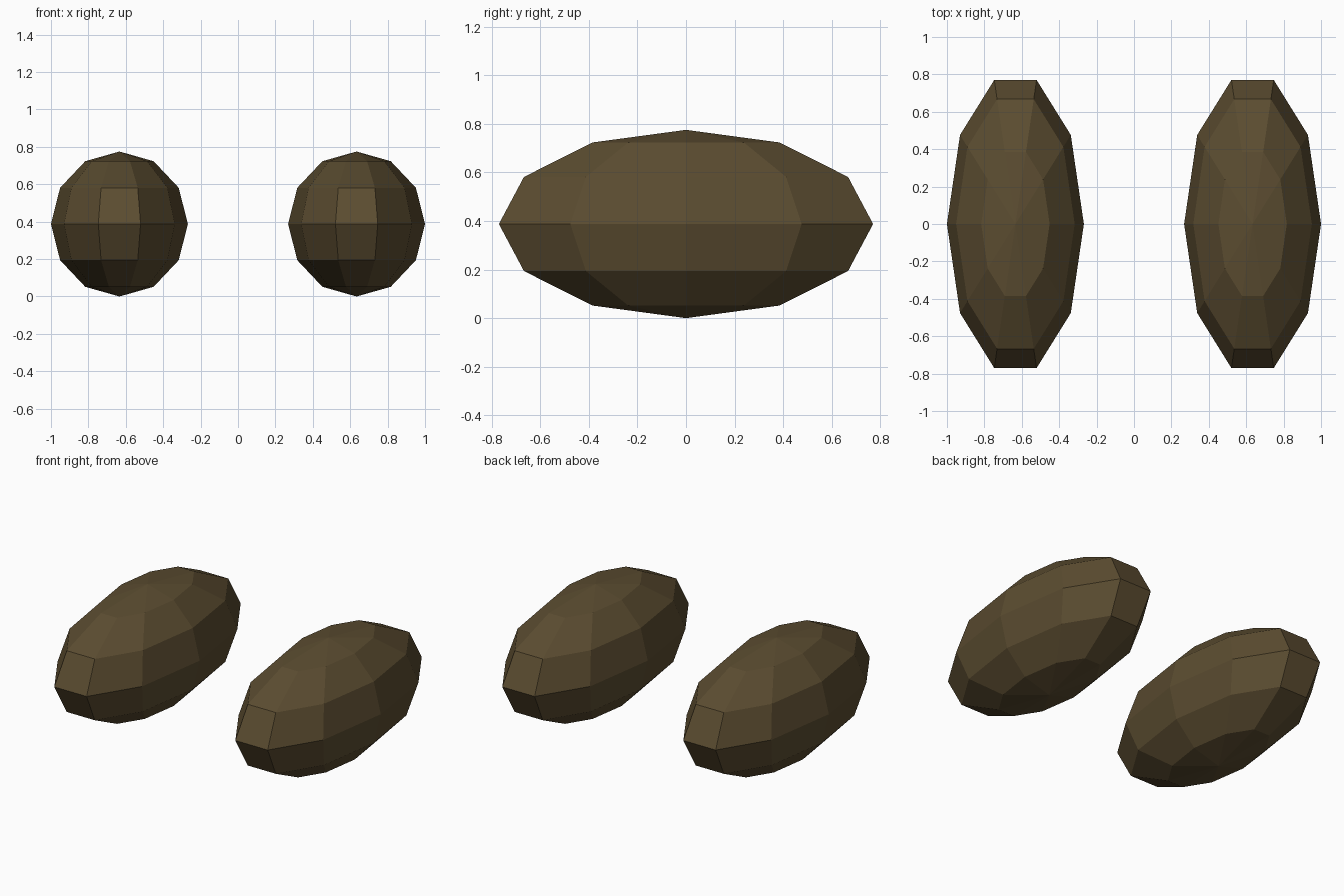
import bpy
import bmesh
import math

if "Cube" in bpy.data.objects:
    bpy.data.objects.remove(bpy.data.objects["Cube"])

# dull dark brown shared by both pods
brown = bpy.data.materials.new("dark_brown")
brown.diffuse_color = (0.105, 0.073, 0.030, 1.0)
brown.use_nodes = True
brown.node_tree.nodes["Principled BSDF"].inputs["Base Color"].default_value = brown.diffuse_color

SEGMENTS, RINGS = 10, 6
RADII = (0.366, 0.81, 0.3875)


def faceted_pod(name, x):
    """Stretched low-poly ball with a vertex column on its +x and -x sides."""
    bm = bmesh.new()
    rx, ry, rz = RADII
    # half-circle profile from pole to pole, turned about the z axis
    profile = [bm.verts.new((math.sin(math.pi * i / RINGS), 0,
                             math.cos(math.pi * i / RINGS)))
               for i in range(RINGS + 1)]
    edges = [bm.edges.new(pair) for pair in zip(profile, profile[1:])]
    bmesh.ops.spin(bm, geom=profile + edges, cent=(0, 0, 0), axis=(0, 0, 1),
                   angle=math.tau, steps=SEGMENTS, use_duplicate=False)
    bmesh.ops.remove_doubles(bm, verts=bm.verts, dist=1e-4)
    # stretch front to back
    bmesh.ops.scale(bm, vec=(rx, ry, rz), verts=bm.verts)
    bmesh.ops.recalc_face_normals(bm, faces=bm.faces)

    mesh = bpy.data.meshes.new(name)
    bm.to_mesh(mesh)
    bm.free()
    mesh.materials.append(brown)
    pod = bpy.data.objects.new(name, mesh)
    pod.location = (x, 0, rz)
    bpy.context.collection.objects.link(pod)


# matching pair, left and right
for side, sign in (("left", -1), ("right", 1)):
    faceted_pod(side + "_pod", sign * 0.634)
